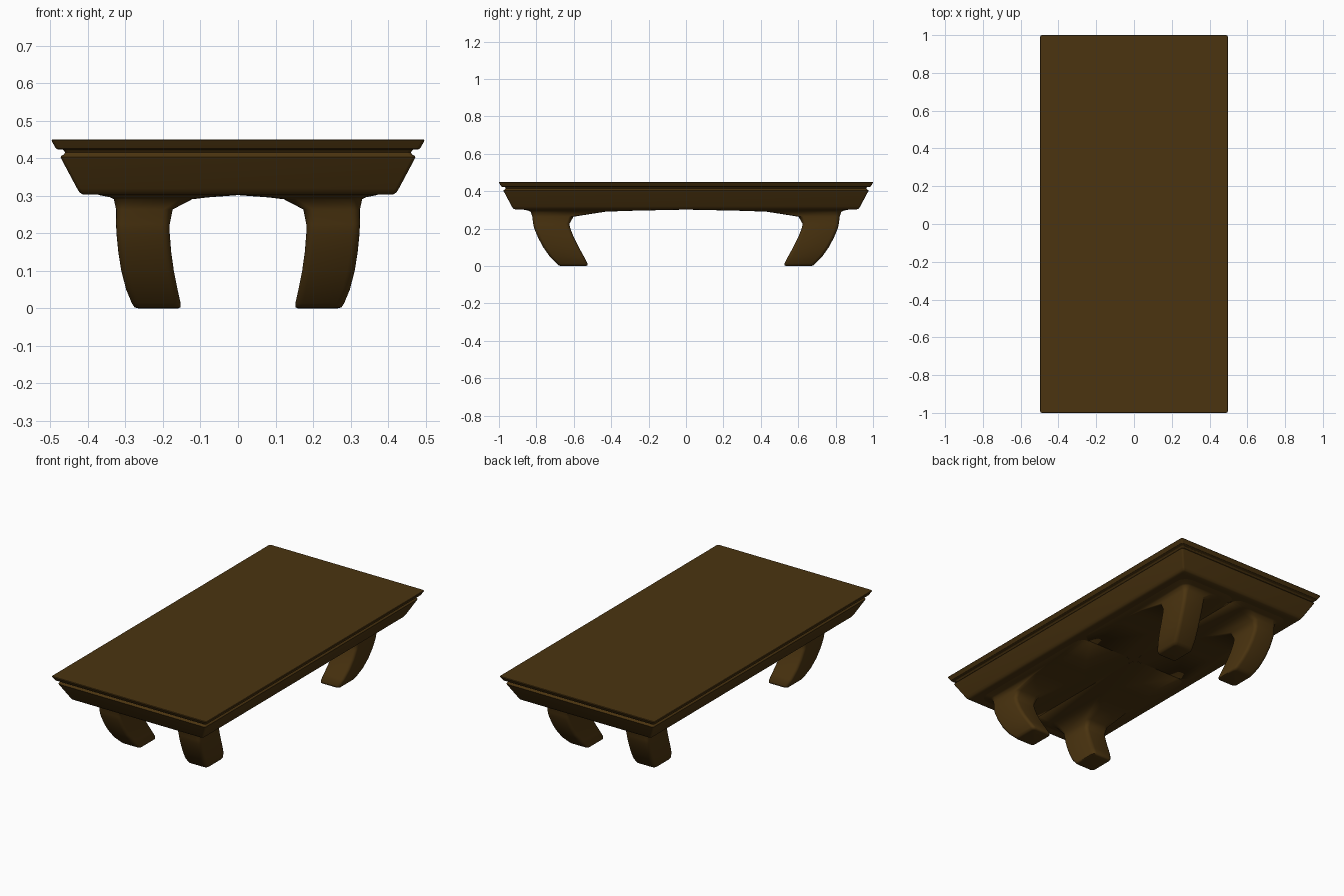
import bpy, bmesh, math

if "Cube" in bpy.data.objects:
    bpy.data.objects.remove(bpy.data.objects["Cube"])

wood = bpy.data.materials.new("dark brown wood")
wood.diffuse_color = (0.07, 0.034, 0.005, 1)
wood.use_nodes = True
wood.node_tree.nodes["Principled BSDF"].inputs["Base Color"].default_value = wood.diffuse_color


def ring(bm, x0, x1, y0, y1, z, r, seg=4):
    """Rounded rectangle of vertices at height z."""
    out = []
    for i, (cx, cy) in enumerate([(x1 - r, y1 - r), (x0 + r, y1 - r),
                                  (x0 + r, y0 + r), (x1 - r, y0 + r)]):
        for k in range(seg + 1):
            a = math.pi / 2 * (i + k / seg)
            out.append(bm.verts.new((cx + r * math.cos(a), cy + r * math.sin(a), z)))
    return out


def loft(name, sections, angle):
    """Skin a stack of rounded rectangles and cap both ends."""
    bm = bmesh.new()
    rings = [ring(bm, *s) for s in sections]
    for a, b in zip(rings, rings[1:]):
        n = len(a)
        for i in range(n):
            j = (i + 1) % n
            bm.faces.new((a[i], a[j], b[j], b[i]))
    bm.faces.new(rings[0])
    bm.faces.new(rings[-1])
    bmesh.ops.recalc_face_normals(bm, faces=bm.faces)
    me = bpy.data.meshes.new(name)
    bm.to_mesh(me)
    bm.free()
    me.materials.append(wood)
    ob = bpy.data.objects.new(name, me)
    bpy.context.collection.objects.link(ob)
    bpy.ops.object.select_all(action='DESELECT')
    ob.select_set(True)
    bpy.context.view_layer.objects.active = ob
    bpy.ops.object.shade_smooth_by_angle(angle=math.radians(angle))
    return ob


def moulding(name, profile, angle):
    """Profile of (inset from outer edge, height) run round the table."""
    return loft(name, [(-0.497 + d, 0.497 - d, -1 + d, 1 - d, z, 0.01)
                       for d, z in profile], angle)


# Table top slab, undercut edge
moulding("table_top", [(0.016, 0.424), (0.012, 0.426), (0.002, 0.443),
                       (0.0, 0.447), (0.002, 0.45)], 30)

# Recessed neck and tapered apron
moulding("apron", [(0.1, 0.303), (0.083, 0.304), (0.075, 0.309), (0.068, 0.32),
                   (0.028, 0.395), (0.024, 0.403), (0.026, 0.407),
                   (0.033, 0.41), (0.036, 0.416), (0.032, 0.422),
                   (0.026, 0.426)], 50)

# Curved leg flaring into the underside: x0, x1, y0, y1, z, corner radius
leg = loft("legs", [
    (0.160, 0.265, 0.538, 0.665, 0.000, 0.015),
    (0.153, 0.276, 0.528, 0.680, 0.003, 0.018),
    (0.153, 0.283, 0.526, 0.692, 0.014, 0.020),
    (0.161, 0.298, 0.545, 0.728, 0.050, 0.020),
    (0.171, 0.311, 0.573, 0.763, 0.100, 0.020),
    (0.178, 0.319, 0.598, 0.790, 0.150, 0.020),
    (0.182, 0.324, 0.618, 0.811, 0.200, 0.020),
    (0.182, 0.325, 0.624, 0.817, 0.225, 0.020),
    (0.174, 0.325, 0.602, 0.822, 0.264, 0.024),
    (0.122, 0.331, 0.430, 0.831, 0.291, 0.035),
    (0.080, 0.340, 0.280, 0.842, 0.296, 0.045),
    (0.000, 0.370, 0.000, 0.870, 0.302, 0.060),
    (0.000, 0.380, 0.000, 0.880, 0.306, 0.060)], 65)
mir = leg.modifiers.new("mirror", 'MIRROR')
mir.use_axis = (True, True, False)
mir.use_clip = False
mir.use_mirror_merge = False
